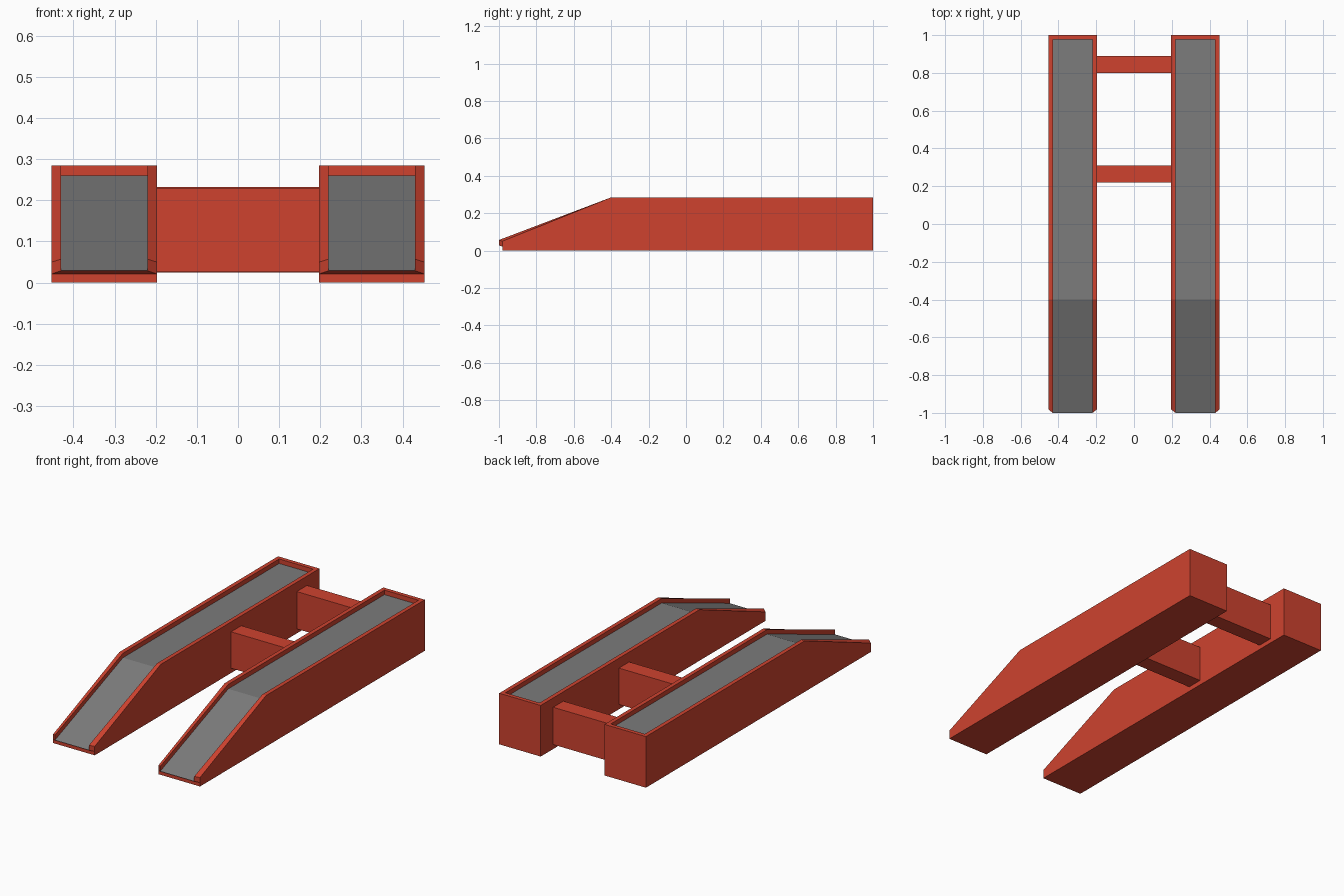
import bpy
import bmesh

cube = bpy.data.objects.get("Cube")
if cube:
    bpy.data.objects.remove(cube, do_unlink=True)


def material(name, color):
    mat = bpy.data.materials.new(name)
    mat.use_nodes = True
    mat.diffuse_color = color
    mat.node_tree.nodes["Principled BSDF"].inputs["Base Color"].default_value = color
    return mat


red = material("red paint", (0.62, 0.055, 0.028, 1))
grey = material("grey tread", (0.2, 0.2, 0.2, 1))

CENTER, OUTER, INNER = 0.325, 0.128, 0.105
TOP, FLOOR = 0.285, 0.26
FRONT, LIP, CREST, BACK, BACK_INNER = -0.982, -1.0, -0.4, 1.0, 0.977


def finish(bm, name, mats):
    bmesh.ops.recalc_face_normals(bm, faces=bm.faces)
    mesh = bpy.data.meshes.new(name)
    bm.to_mesh(mesh)
    bm.free()
    for mat in mats:
        mesh.materials.append(mat)
    obj = bpy.data.objects.new(name, mesh)
    bpy.context.collection.objects.link(obj)


def ramp(name, center):
    bm = bmesh.new()

    def pair(half, y, z):
        return [bm.verts.new((center + s * half, y, z)) for s in (-1, 1)]

    # outer shell corners, from the front base round to the back base
    shell = [pair(OUTER, y, z) for y, z in (
        (FRONT, 0), (FRONT, 0.021), (FRONT, 0.05),
        (CREST, TOP), (BACK, TOP), (BACK, 0))]
    base, sill, nose, crest, back, foot = shell
    # inner rim and sunken tread
    rim = [pair(INNER, y, z) for y, z in (
        (LIP, 0.057), (CREST, TOP), (BACK_INNER, TOP))]
    tread = [pair(INNER, y, z) for y, z in (
        (LIP, 0.029), (CREST, FLOOR), (BACK_INNER, FLOOR))]

    def span(a, b, index=0):
        bm.faces.new((a[0], a[1], b[1], b[0])).material_index = index

    span(base, sill)
    span(sill, tread[0])
    span(tread[0], tread[1], 1)
    span(tread[1], tread[2], 1)
    span(tread[2], rim[2])
    span(rim[2], back)
    span(back, foot)
    span(foot, base)
    # side walls
    for s in (0, 1):
        bm.faces.new([p[s] for p in shell])
        bm.faces.new((sill[s], nose[s], rim[0][s], tread[0][s]))
        for i, (a, b) in enumerate(((nose, crest), (crest, back))):
            bm.faces.new((a[s], b[s], rim[i + 1][s], rim[i][s]))
            bm.faces.new((rim[i][s], rim[i + 1][s], tread[i + 1][s], tread[i][s]))
    finish(bm, name, (red, grey))


def crossbar(name, y, low, high):
    bm = bmesh.new()
    bmesh.ops.create_cube(bm, size=1)
    bmesh.ops.scale(bm, vec=(0.4, 0.09, high - low), verts=bm.verts)
    bmesh.ops.translate(bm, vec=(0, y, (low + high) / 2), verts=bm.verts)
    finish(bm, name, (red,))


ramp("left_ramp", CENTER)
ramp("right_ramp", -CENTER)
crossbar("front_crossbar", 0.265, 0.027, 0.23)
crossbar("rear_crossbar", 0.845, 0.025, 0.233)
